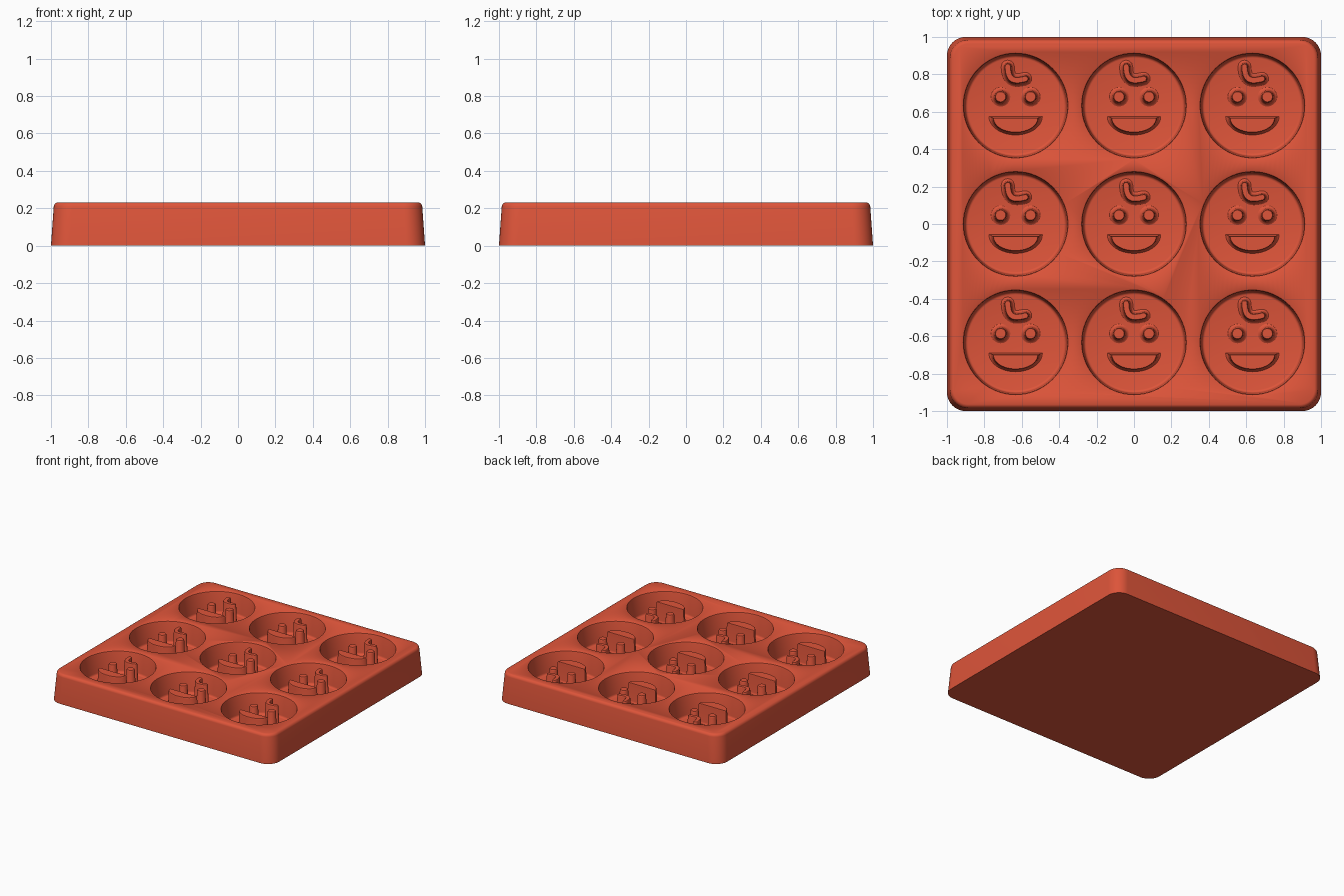
import bpy, bmesh
from math import sin, cos, pi
from mathutils import Vector

cube = bpy.data.objects.get("Cube")
if cube:
    bpy.data.objects.remove(cube)

TOP, FLOOR, PIN_TOP, PITCH = 0.232, 0.06, 0.217, 0.633

red = bpy.data.materials.new("brick_red")
red.use_nodes = True
colour = (0.73, 0.09, 0.042, 1)
red.diffuse_color = colour
red.node_tree.nodes["Principled BSDF"].inputs["Base Color"].default_value = colour


def loft(name, rings):
    """Closed solid through rings given as (z, [(x, y), ...])."""
    bm = bmesh.new()
    loops = [[bm.verts.new((x, y, z)) for x, y in pts] for z, pts in rings]
    n = len(loops[0])
    for a, b in zip(loops, loops[1:]):
        for i in range(n):
            j = (i + 1) % n
            bm.faces.new((a[i], a[j], b[j], b[i]))
    bm.faces.new(loops[0])
    bm.faces.new(loops[-1])
    bmesh.ops.recalc_face_normals(bm, faces=bm.faces)
    mesh = bpy.data.meshes.new(name)
    bm.to_mesh(mesh)
    bm.free()
    mesh.materials.append(red)
    return mesh


def place(name, mesh, x=0, y=0):
    ob = bpy.data.objects.new(name, mesh)
    ob.location = (x, y, 0)
    bpy.context.collection.objects.link(ob)
    return ob


def circle(r, n=64):
    return [(r * cos(2 * pi * i / n), r * sin(2 * pi * i / n)) for i in range(n)]


def rounded_square(half, r, n=10):
    pts = []
    for q, (sx, sy) in enumerate([(1, 1), (-1, 1), (-1, -1), (1, -1)]):
        for i in range(n + 1):
            a = pi / 2 * (q + i / n)
            pts.append((sx * (half - r) + r * cos(a), sy * (half - r) + r * sin(a)))
    return pts


def smile(o, n=32):
    """Half-moon mouth outline grown by o."""
    a, b, y0 = 0.118 + o, 0.075 + o, -0.067 + 0.4 * o
    return [(a * cos(pi * i / n), y0 - b * sin(pi * i / n)) for i in range(n + 1)]


def curl(w, n=14):
    """Outline of a hooked, round-ended lock of hair with half width w."""
    ctrl = [Vector(p) for p in ((-0.042, 0.208), (-0.04, 0.125), (0.0, 0.13), (0.052, 0.143))]
    path, tang = [], []
    for i in range(n + 1):
        t = i / n
        s = 1 - t
        path.append(ctrl[0] * s**3 + ctrl[1] * 3 * s * s * t + ctrl[2] * 3 * s * t * t + ctrl[3] * t**3)
        tang.append(((ctrl[1] - ctrl[0]) * s * s + (ctrl[2] - ctrl[1]) * 2 * s * t
                     + (ctrl[3] - ctrl[2]) * t * t).normalized())
    side = [Vector((-d.y, d.x)) * w for d in tang]
    left = [p + s for p, s in zip(path, side)]
    right = [p - s for p, s in zip(path, side)]

    def cap(p, s, d):
        return [p + s * cos(pi * k / 6) + d * w * sin(pi * k / 6) for k in range(1, 6)]
    pts = left + cap(path[-1], side[-1], tang[-1]) + right[::-1] + cap(path[0], -side[0], -tang[0])
    return [tuple(p) for p in pts]


# Steps of a drafted pin: (height, growth), with fillet at the floor
PIN = [(FLOOR - 0.005, 0.027), (FLOOR, 0.025), (FLOOR + 0.005, 0.016), (FLOOR + 0.017, 0.01),
       (PIN_TOP - 0.008, 0.004), (PIN_TOP - 0.002, 0.002), (PIN_TOP, 0)]

# Tray body with drafted sides and a rounded top edge
body = [(0, 1.0, 0.1), (TOP - 0.022, 0.985, 0.1), (TOP - 0.014, 0.983, 0.098),
        (TOP - 0.006, 0.977, 0.092), (TOP - 0.002, 0.971, 0.086), (TOP, 0.964, 0.079)]
tray = place("tray", loft("tray", [(z, rounded_square(h, r)) for z, h, r in body]))

# Round cavities: eased rim, drafted wall, filleted floor
well = [(FLOOR, 0.255), (FLOOR + 0.002, 0.262), (FLOOR + 0.008, 0.268), (FLOOR + 0.017, 0.27),
        (TOP - 0.012, 0.277), (TOP - 0.004, 0.28), (TOP, 0.286), (TOP + 0.02, 0.3)]
well_mesh = loft("cavity_cutter", [(z, circle(r)) for z, r in well])
smile_mesh = loft("smile_pin", [(z, smile(o)) for z, o in PIN])
eye_mesh = loft("eye_pin", [(z, circle(0.027 + o, 24)) for z, o in PIN])
curl_mesh = loft("hair_curl", [(z, curl(0.014 + o * 0.85)) for z, o in PIN])

pins, cutters = [], []
for row in (-1, 0, 1):
    for col in (-1, 0, 1):
        x, y = col * PITCH, row * PITCH
        cutters.append(place("cavity_cutter", well_mesh, x, y))
        pins += [place("smile_pin", smile_mesh, x, y), place("hair_curl", curl_mesh, x, y)]
        pins += [place("eye_pin", eye_mesh, x + s * 0.08, y + 0.047) for s in (-1, 1)]

for cutter in cutters:
    cut = tray.modifiers.new("cavity", "BOOLEAN")
    cut.operation, cut.solver, cut.object = "DIFFERENCE", "EXACT", cutter
bpy.context.view_layer.update()

# Bake the cuts, then drop the cutters
depsgraph = bpy.context.evaluated_depsgraph_get()
cut_mesh = bpy.data.meshes.new_from_object(tray.evaluated_get(depsgraph))
tray.modifiers.clear()
tray.data = cut_mesh
for cutter in cutters:
    bpy.data.objects.remove(cutter)

# Smooth shading with sharp edges kept
bpy.ops.object.select_all(action="DESELECT")
for ob in [tray] + pins:
    ob.select_set(True)
bpy.context.view_layer.objects.active = tray
bpy.ops.object.shade_smooth_by_angle(angle=0.6)
